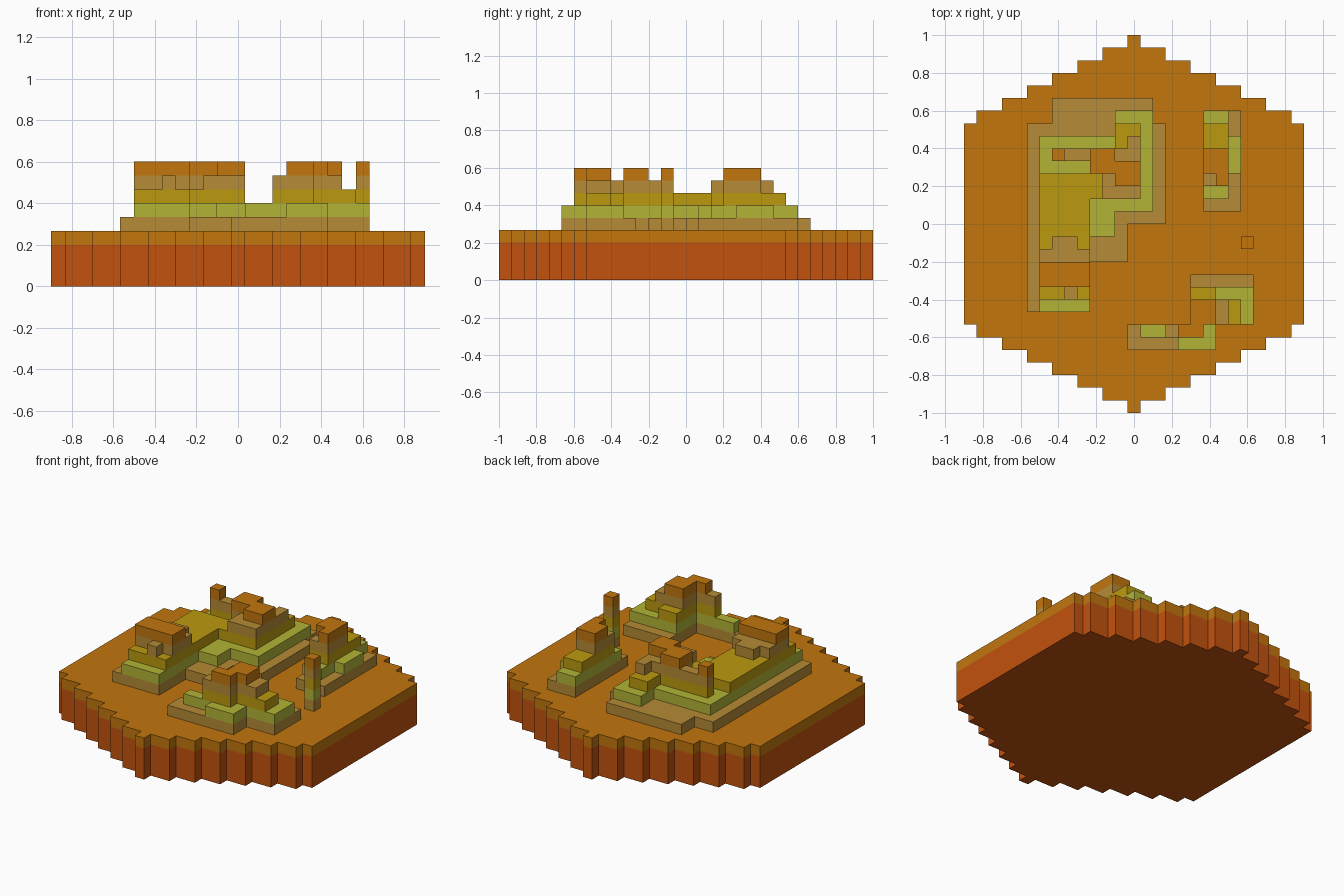
import bpy, bmesh

cube = bpy.data.objects.get("Cube")
if cube:
    bpy.data.objects.remove(cube, do_unlink=True)

U = 2 / 30            # edge of one block
X0, Y0 = -0.9, -1.0   # grid origin


def material(name, rgb):
    lin = [((c / 255 + 0.055) / 1.055) ** 2.4 if c > 10 else c / 255 / 12.92 for c in rgb]
    m = bpy.data.materials.new(name)
    m.use_nodes = True
    m.diffuse_color = (*lin, 1)
    bsdf = next(n for n in m.node_tree.nodes if n.type == 'BSDF_PRINCIPLED')
    bsdf.inputs["Base Color"].default_value = (*lin, 1)
    bsdf.inputs["Roughness"].default_value = 0.9
    return m


RUST = material("rust", (195, 82, 14))
OCHRE = material("ochre", (194, 118, 13))
TAN = material("tan", (182, 139, 54))
LIME = material("lime", (178, 180, 54))
MUSTARD = material("mustard", (188, 154, 15))

# Colour of each block layer, bottom to top
LAYERS = [RUST, RUST, RUST, OCHRE, TAN, LIME, MUSTARD, TAN, OCHRE]
PALETTE = [RUST, OCHRE, TAN, LIME, MUSTARD]


def cells(rects):
    """Grid cells covered by rectangles (x0, x1, y0, y1)."""
    return {(x, y) for a, b, c, d in rects for x in range(a, b) for y in range(c, d)}


def build(name, heights, start, floor=False, covered=()):
    """Stepped block terrain; heights maps each cell to its block count."""
    bm = bmesh.new()
    verts = {}

    def face(points, layer):
        vs = []
        for p in points:
            if p not in verts:
                verts[p] = bm.verts.new((X0 + p[0] * U, Y0 + p[1] * U, p[2] * U))
            vs.append(verts[p])
        bm.faces.new(vs).material_index = PALETTE.index(LAYERS[layer])

    for (x, y), h in heights.items():
        corners = [(x, y), (x + 1, y), (x + 1, y + 1), (x, y + 1)]
        if (x, y) not in covered:
            face([(*c, h) for c in corners], h - 1)
        if floor:
            face([(*c, start) for c in reversed(corners)], start)
        sides = [(0, -1), (1, 0), (0, 1), (-1, 0)]
        for i, (dx, dy) in enumerate(sides):
            a, b = corners[i], corners[(i + 1) % 4]
            for z in range(max(start, heights.get((x + dx, y + dy), start)), h):
                face([(*a, z), (*b, z), (*b, z + 1), (*a, z + 1)], z)
    mesh = bpy.data.meshes.new(name)
    bm.to_mesh(mesh)
    bm.free()
    for m in PALETTE:
        mesh.materials.append(m)
    obj = bpy.data.objects.new(name, mesh)
    bpy.context.collection.objects.link(obj)
    return obj


def terraces(*levels):
    """Cell heights from rectangles for each level above the base."""
    out = {}
    for i, rects in enumerate(levels):
        for c in cells(rects):
            out[c] = 5 + i
    return out


# Large terraced hill with two summits
main_hill = terraces(
    [(7, 15, 23, 25), (5, 16, 15, 23), (5, 13, 12, 15), (5, 10, 8, 12)],
    [(12, 15, 22, 24), (6, 15, 16, 22), (6, 12, 14, 16), (6, 10, 8, 14)],
    [(12, 14, 21, 23), (7, 14, 20, 21), (10, 14, 19, 20), (6, 14, 17, 19), (6, 10, 9, 17)],
    [(7, 14, 20, 21), (13, 14, 21, 22), (10, 14, 19, 20), (11, 14, 17, 19),
     (6, 10, 10, 13), (8, 9, 9, 10), (7, 9, 13, 14)],
    [(7, 8, 20, 21), (10, 12, 20, 21), (10, 14, 19, 20), (12, 14, 18, 19), (6, 10, 10, 12)])

# Narrow hill on the left side towards the back
side_hill = terraces(
    [(19, 22, 16, 24)],
    [(19, 21, 17, 24), (21, 22, 19, 22)],
    [(19, 21, 18, 23)],
    [(19, 21, 18, 21)],
    [(19, 21, 19, 21), (20, 21, 18, 19)])

# Crooked hill near the front
front_hill = terraces(
    [(13, 20, 5, 7), (18, 23, 7, 11)],
    [(14, 20, 6, 7), (17, 20, 5, 6), (18, 23, 7, 10)],
    [(16, 19, 6, 7), (18, 22, 7, 9), (18, 20, 9, 10)],
    [(16, 19, 6, 7), (18, 21, 7, 9)],
    [(17, 19, 6, 7), (18, 20, 7, 9)])

# Lone standing pillar
pillar = {(22, 13): 9}

# Base slab with stepped points at front and back
slab = {}
for y in range(30):
    edge = min(y, 29 - y)
    inset = max(0, 13 - 2 * edge)
    for x in range(inset, 27 - inset):
        slab[(x, y)] = 4

parts = {"main_hill": main_hill, "side_hill": side_hill,
         "front_hill": front_hill, "pillar": pillar}
footprint = set().union(*parts.values())
build("base_slab", slab, 0, floor=True, covered=footprint)
for part_name, part in parts.items():
    build(part_name, part, 4)
